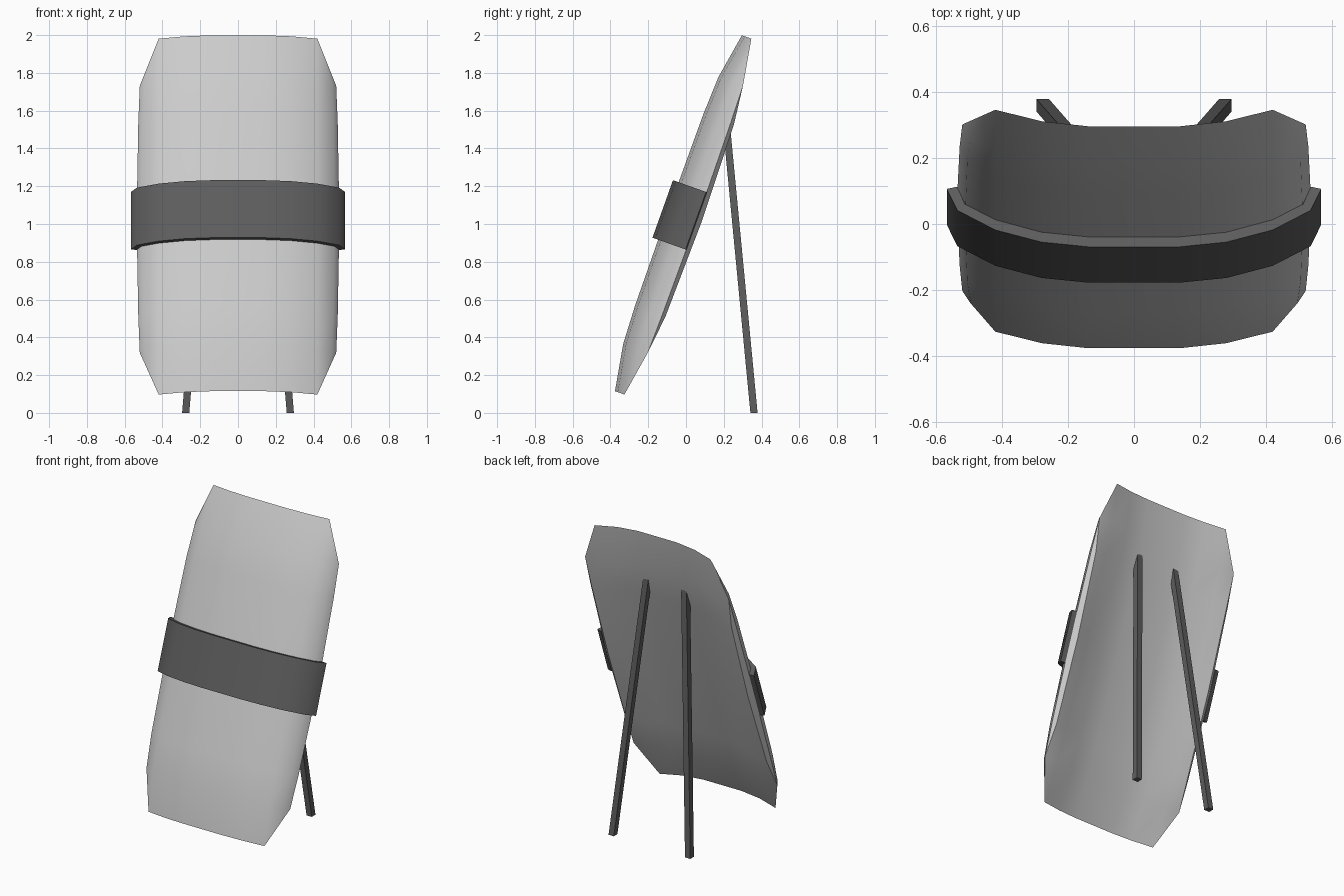
import bpy, bmesh, math
from mathutils import Vector

if "Cube" in bpy.data.objects:
    bpy.data.objects.remove(bpy.data.objects["Cube"])

# Tilted frame: v runs up the panel, s runs backward from its face
BASE = Vector((0, -0.376, 0.115))
UP = Vector((0, 0.336, 0.942))
BACK = Vector((0, 0.942, -0.336))

def place(x, v, s):
    return Vector((x, 0, 0)) + BASE + UP * v + BACK * s

def mirror(half):
    return [(-x, s) for x, s in reversed(half)] + list(half)

def finish(bm, name, mat=None, smooth=True):
    bmesh.ops.remove_doubles(bm, verts=bm.verts, dist=0.0005)
    bmesh.ops.recalc_face_normals(bm, faces=bm.faces)
    me = bpy.data.meshes.new(name)
    bm.to_mesh(me)
    bm.free()
    ob = bpy.data.objects.new(name, me)
    bpy.context.collection.objects.link(ob)
    if mat:
        me.materials.append(mat)
    if smooth:
        bpy.ops.object.select_all(action='DESELECT')
        ob.select_set(True)
        bpy.context.view_layer.objects.active = ob
        bpy.ops.object.shade_smooth_by_angle(angle=math.radians(45))
    return ob

dark = bpy.data.materials.new("dark_grey")
dark.diffuse_color = (0.11, 0.11, 0.11, 1)
dark.use_nodes = True
dark.node_tree.nodes["Principled BSDF"].inputs["Base Color"].default_value = dark.diffuse_color

# Lens-shaped curved panel: (v, front half-section, back half-section without the shared rim)
end = [(0.14, 0), (0.28, 0.016), (0.42, 0.053), (0.42, 0.053), (0.42, 0.053)]
shoulder = [(0.14, -0.043), (0.28, -0.028), (0.42, 0.012), (0.495, 0.055), (0.52, 0.095)]
upper = [(0.14, -0.052), (0.28, -0.037), (0.42, 0.003), (0.505, 0.05), (0.528, 0.1)]
middle = [(0.14, -0.055), (0.28, -0.04), (0.42, 0.0), (0.512, 0.05), (0.537, 0.105)]
back_shoulder = [(0.14, 0.04), (0.28, 0.055), (0.42, 0.092), (0.52, 0.095)]
back_upper = [(0.14, 0.048), (0.28, 0.063), (0.42, 0.1), (0.507, 0.119)]
back_middle = [(0.14, 0.051), (0.28, 0.066), (0.42, 0.104), (0.505, 0.131)]
rows = [(0, end, end[:4]), (0.25, shoulder, back_shoulder), (0.46, upper, back_upper),
        (1.0, middle, back_middle), (1.54, upper, back_upper),
        (1.75, shoulder, back_shoulder), (2.0, end, end[:4])]
bm = bmesh.new()
rings = []
for v, front, back in rows:
    loop = mirror(front) + mirror(back)[::-1]
    rings.append([bm.verts.new(place(x, v, s)) for x, s in loop])
for a, b in zip(rings, rings[1:]):
    n = len(a)
    for i in range(n):
        j = (i + 1) % n
        bm.faces.new((a[i], a[j], b[j], b[i]))
finish(bm, "curved_panel")

# Band wrapped across the front
outer = mirror([(0.14, -0.086), (0.28, -0.071), (0.42, -0.032), (0.535, 0.031), (0.567, 0.1)])
inner = mirror([(0.14, -0.054), (0.28, -0.039), (0.42, 0.002), (0.512, 0.051), (0.536, 0.107)])
bm = bmesh.new()
lo, hi = ([[bm.verts.new(place(x, v, s)) for x, s in side] for side in (outer, inner)]
          for v in (0.832, 1.155))
for i in range(len(outer) - 1):
    for p, q in ((lo[0], hi[0]), (hi[0], hi[1]), (hi[1], lo[1]), (lo[1], lo[0])):
        bm.faces.new((p[i], p[i + 1], q[i + 1], q[i]))
for i in (0, -1):
    bm.faces.new((lo[0][i], hi[0][i], hi[1][i], lo[1][i]))
finish(bm, "band", dark)

# Pair of square prop legs running up into the back of the panel
for side, name in ((-1, "left_leg"), (1, "right_leg")):
    bm = bmesh.new()
    bmesh.ops.create_cube(bm, size=1)
    for vert in bm.verts:
        top = vert.co.z > 0
        c = Vector((0.135 * side, 0.198, 1.69)) if top else Vector((0.277 * side, 0.36, 0))
        vert.co = c + Vector((vert.co.x * 0.038, vert.co.y * 0.038, 0))
    finish(bm, name, dark, smooth=False)
